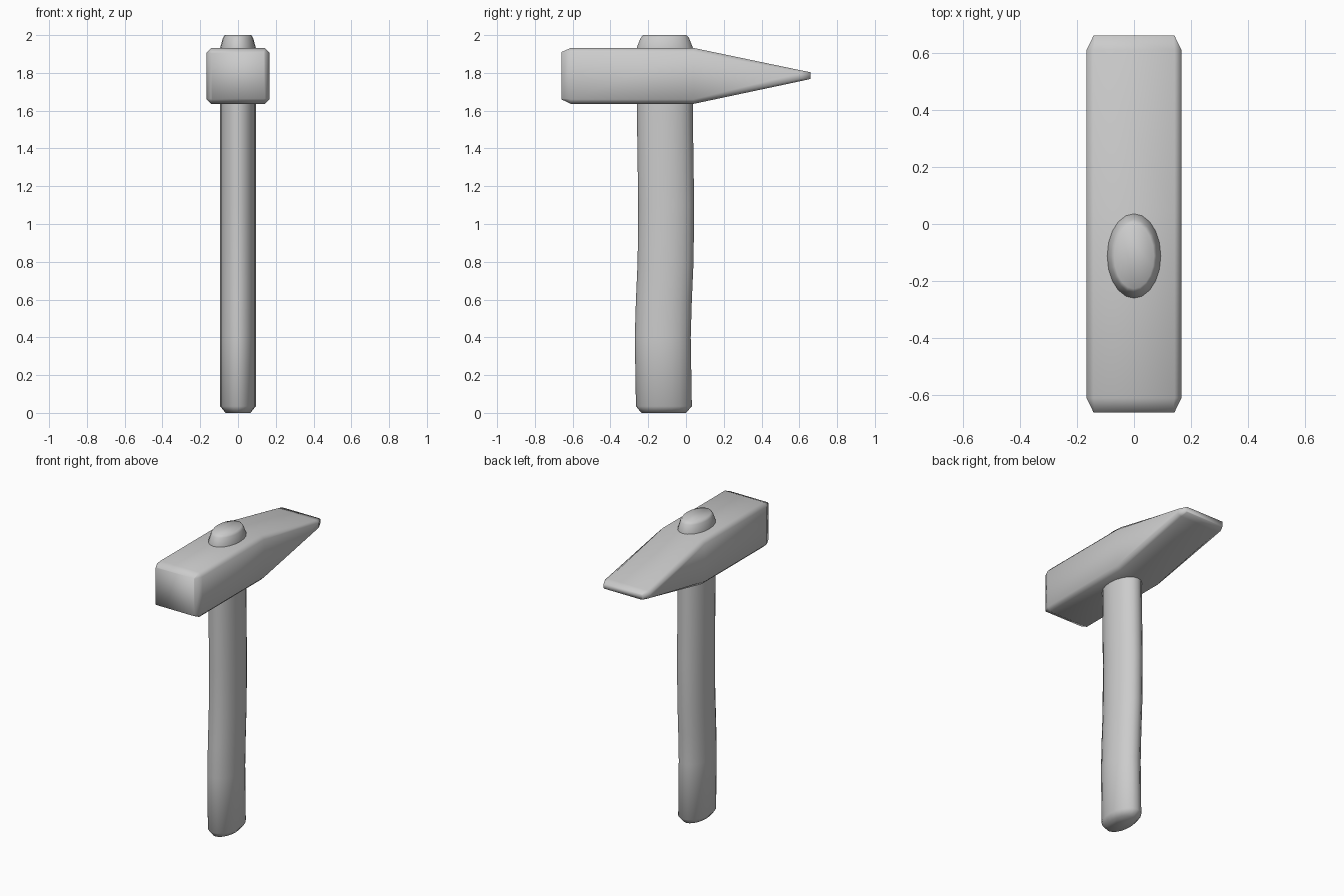
import bpy, bmesh, math

cube = bpy.data.objects.get("Cube")
if cube:
    bpy.data.objects.remove(cube, do_unlink=True)

grey = bpy.data.materials.new("plain_grey")
grey.use_nodes = True
COLOUR = (0.6, 0.6, 0.6, 1)
grey.diffuse_color = COLOUR
grey.node_tree.nodes["Principled BSDF"].inputs["Base Color"].default_value = COLOUR


def loft(name, rings):
    """Skin a list of equal-length rings, cap both ends, shade smooth."""
    bm = bmesh.new()
    loops = [[bm.verts.new(p) for p in ring] for ring in rings]
    n = len(loops[0])
    for a, b in zip(loops, loops[1:]):
        for i in range(n):
            j = (i + 1) % n
            bm.faces.new((a[i], a[j], b[j], b[i]))
    bm.faces.new(loops[0])
    bm.faces.new(loops[-1])
    bmesh.ops.recalc_face_normals(bm, faces=bm.faces)
    for f in bm.faces:
        f.smooth = True
    mesh = bpy.data.meshes.new(name)
    bm.to_mesh(mesh)
    bm.free()
    mesh.materials.append(grey)
    obj = bpy.data.objects.new(name, mesh)
    bpy.context.collection.objects.link(obj)
    return obj


def chamfered_rect(y, half_x, low, high, cut_x, cut_z):
    """Rectangle across the head with its four corners cut off."""
    x = half_x - cut_x
    right = [(x, low), (half_x, low + cut_z), (half_x, high - cut_z), (x, high)]
    outline = right + [(-px, pz) for px, pz in reversed(right)]
    return [(px, y, pz) for px, pz in outline]


def ellipse(z, y, half_x, half_y, count=20):
    """Oval ring of the handle."""
    return [(half_x * math.cos(t), y + half_y * math.sin(t), z)
            for t in (math.tau * i / count for i in range(count))]


# Head: square striking face, straight body, wedge running to a thin edge
loft("hammer_head", [
    chamfered_rect(-0.66, 0.142, 1.66, 1.91, 0.004, 0.004),
    chamfered_rect(-0.61, 0.166, 1.636, 1.932, 0.024, 0.024),
    chamfered_rect(0.04, 0.166, 1.636, 1.932, 0.024, 0.024),
    chamfered_rect(0.61, 0.166, 1.757, 1.813, 0.024, 0.012),
    chamfered_rect(0.66, 0.142, 1.768, 1.803, 0.004, 0.004),
])

# Handle: oval shaft with a gentle S-bend, tapered butt and protruding top
loft("handle", [
    ellipse(0, -0.118, 0.066, 0.118),
    ellipse(0.035, -0.117, 0.094, 0.148),
    ellipse(0.4, -0.123, 0.094, 0.148),
    ellipse(0.6, -0.117, 0.094, 0.148),
    ellipse(0.8, -0.108, 0.094, 0.148),
    ellipse(1.1, -0.105, 0.094, 0.148),
    ellipse(1.6, -0.112, 0.094, 0.148),
    ellipse(1.935, -0.112, 0.094, 0.148),
    ellipse(1.985, -0.112, 0.08, 0.128),
    ellipse(2.0, -0.112, 0.07, 0.115),
])
